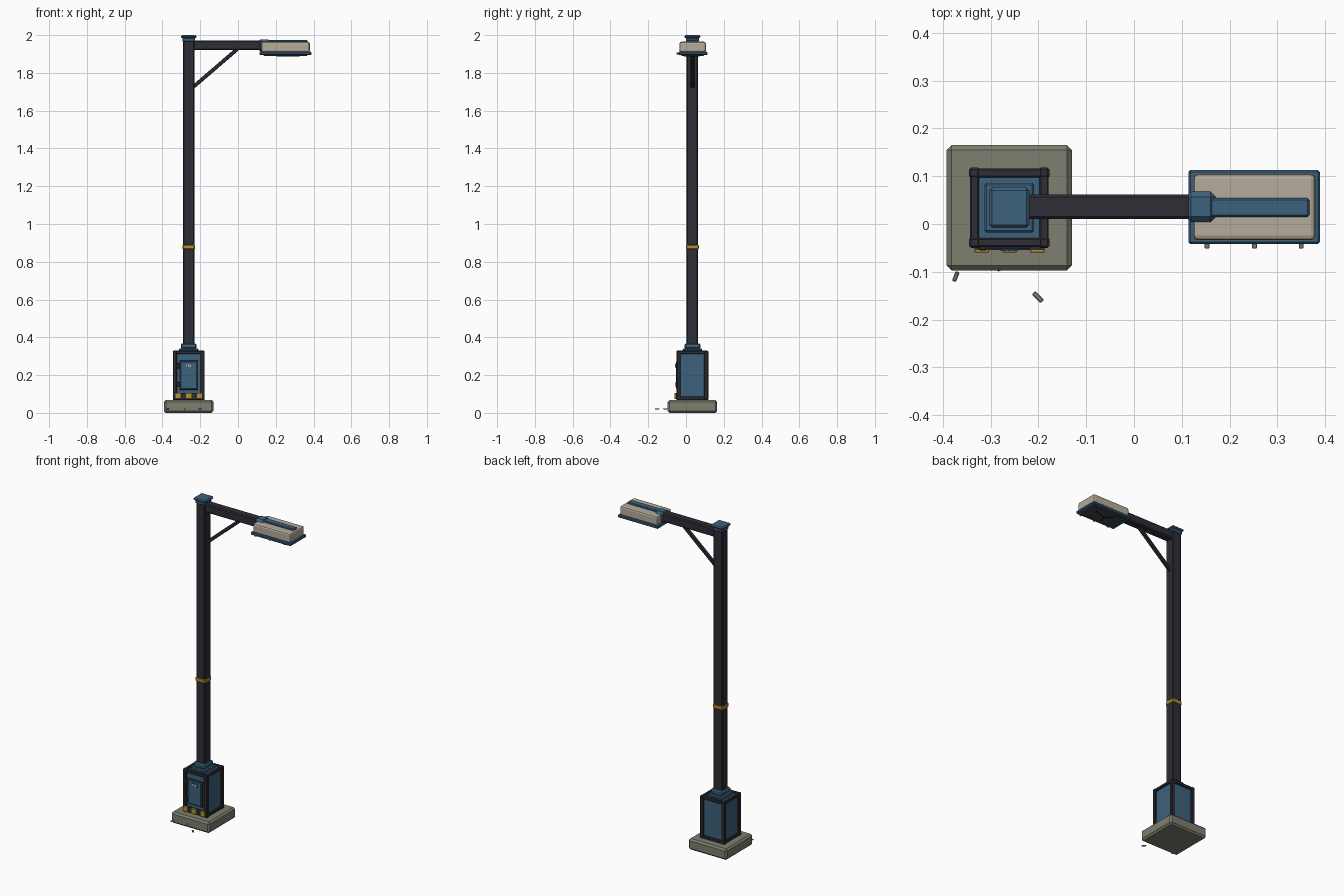
import bpy, math
from mathutils import Vector


def mat(name, r, g, b):
    m = bpy.data.materials.new(name)
    m.diffuse_color = (r, g, b, 1)
    return m


DARK = mat("dark_iron", 0.028, 0.026, 0.036)
BLUE = mat("steel_blue", 0.046, 0.12, 0.2)
BEIGE = mat("pale_beige", 0.46, 0.41, 0.33)
STONE = mat("concrete", 0.21, 0.21, 0.16)
YELLOW = mat("warning_yellow", 0.46, 0.29, 0.025)
BLACK = mat("black", 0.008, 0.008, 0.01)
LENS = mat("smoked_lens", 0.05, 0.06, 0.07)
GREY = mat("worn_grey", 0.2, 0.2, 0.2)


def box(name, lo, hi, m, bevel=0.0, segs=1):
    x0, y0, z0 = lo
    x1, y1, z1 = hi
    v = [(x, y, z) for z in (z0, z1) for x, y in ((x0, y0), (x1, y0), (x1, y1), (x0, y1))]
    f = [(3, 2, 1, 0), (4, 5, 6, 7)] + [(i, (i + 1) % 4, (i + 1) % 4 + 4, i + 4) for i in range(4)]
    me = bpy.data.meshes.new(name)
    me.from_pydata(v, [], f)
    me.materials.append(m)
    ob = bpy.data.objects.new(name, me)
    bpy.context.collection.objects.link(ob)
    if bevel:
        b = ob.modifiers.new("bevel", 'BEVEL')
        b.width, b.segments = bevel, segs
    return ob


CX, CY = -0.261, 0.034   # pole axis


def block(name, half, z0, z1, m, bevel=0.0):
    return box(name, (CX - half, CY - half, z0), (CX + half, CY + half, z1), m, bevel)


def bar(name, a, b, w, d, m, bevel=0.0):
    # bar from a to b with cross-section w by d
    a, b = Vector(a), Vector(b)
    n = (b - a).length
    ob = box(name, (-w / 2, -d / 2, -n / 2), (w / 2, d / 2, n / 2), m, bevel)
    ob.location = (a + b) / 2
    ob.rotation_euler = (b - a).to_track_quat('Z', 'Y').to_euler()
    return ob


# Foundation and pole
block("foundation", 0.131, 0, 0.068, STONE, 0.01)
block("pole", 0.0305, 0.32, 1.98, DARK, 0.005)
block("pole_collar", 0.042, 0.338, 0.368, BLUE, 0.007)
block("collar_plate", 0.052, 0.322, 0.34, BLUE, 0.004)
block("pole_band", 0.0335, 0.864, 0.891, YELLOW, 0.005)
block("cap_neck", 0.034, 1.965, 1.987, BLUE, 0.004)
block("pole_cap", 0.042, 1.984, 2.0, BLUE, 0.006)

# Cabinet with frame posts and rails
block("cabinet", 0.073, 0.066, 0.322, BLUE)
P = 0.073
for sx in (-1, 1):
    for sy in (-1, 1):
        x, y = CX + sx * P, CY + sy * P
        box("cabinet_post", (x - 0.011, y - 0.011, 0.066), (x + 0.011, y + 0.011, 0.33), DARK, 0.004)
for z in (0.077, 0.32):
    for s in (-1, 1):
        h = 0.0095
        box("cabinet_rail_x", (CX - P, CY + s * P - h, z - 0.009), (CX + P, CY + s * P + h, z + 0.009), DARK, 0.003)
        box("cabinet_rail_y", (CX + s * P - h, CY - P, z - 0.009), (CX + s * P + h, CY + P, z + 0.009), DARK, 0.003)

# Door, latch and hinges
box("door_gasket", (-0.311, -0.044, 0.122), (-0.211, -0.038, 0.277), DARK, 0.001)
box("door", (-0.306, -0.052, 0.127), (-0.216, -0.04, 0.272), BLUE, 0.003)
box("latch_plate", (-0.281, -0.055, 0.237), (-0.241, -0.05, 0.26), BLUE, 0.001)
for x, h in ((-0.272, 0.008), (-0.261, 0.012), (-0.251, 0.014)):
    box("latch_mark", (x - 0.003, -0.057, 0.256 - h), (x + 0.003, -0.054, 0.256), BEIGE)
for z in (0.15, 0.25):
    box("hinge", (-0.324, -0.055, z - 0.014), (-0.308, -0.04, z + 0.014), DARK, 0.002)

# Warning strip
box("warning_strip", (-0.334, -0.054, 0.074), (-0.187, -0.045, 0.106), DARK)
for x in (-0.334, -0.2755, -0.217):
    box("warning_block", (x, -0.06, 0.074), (x + 0.03, -0.05, 0.106), YELLOW, 0.001)

# Arm and brace
box("arm", (-0.24, 0.01, 1.92), (0.13, 0.062, 1.972), DARK, 0.006)
bar("brace", (-0.235, 0.034, 1.727), (-0.005, 0.034, 1.925), 0.02, 0.02, DARK, 0.003)

# Lamp head
box("lamp_rim", (0.114, -0.042, 1.895), (0.389, 0.113, 1.912), BLUE, 0.004)
box("lamp_housing", (0.124, -0.034, 1.908), (0.38, 0.105, 1.965), BEIGE, 0.01, 2)
box("lamp_spine", (0.15, 0.015, 1.955), (0.367, 0.054, 1.974), BLUE, 0.004)
box("arm_coupling", (0.107, 0.004, 1.912), (0.172, 0.068, 1.977), BLUE, 0.012)
box("lamp_lens", (0.135, -0.025, 1.89), (0.368, 0.096, 1.9), LENS, 0.003)
for x in (0.153, 0.252, 0.35):
    box("rim_clip", (x - 0.005, -0.051, 1.898), (x + 0.005, -0.04, 1.908), GREY, 0.001)
for a, b in (((0.25, 0.035), (0.325, 0.06)), ((0.25, 0.035), (0.205, 0.07)), ((0.25, 0.035), (0.235, -0.01))):
    bar("lens_crack", (*a, 1.889), (*b, 1.889), 0.005, 0.005, BLACK)

# Flat stone chips on the ground
for x, y, ang, s in ((-0.373, -0.11, 1.2, 0.011), (-0.201, -0.153, -0.8, 0.013), (-0.282, -0.097, 0.3, 0.004)):
    ob = box("stone_chip", (-s, -s * 0.4, 0.018), (s, s * 0.4, 0.024), STONE, 0.002)
    ob.location = (x, y, 0)
    ob.rotation_euler.z = ang
